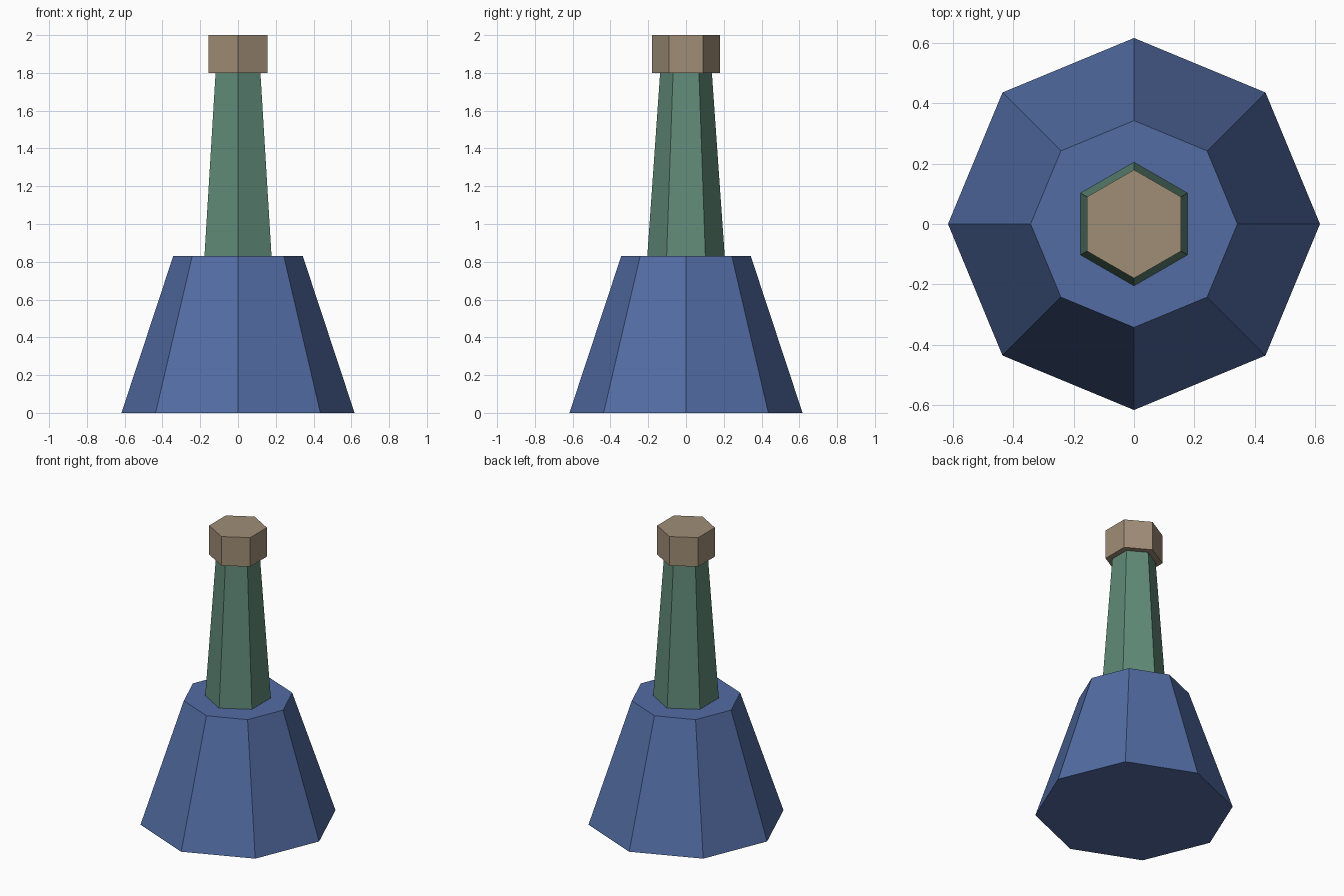
import bpy

cube = bpy.data.objects.get("Cube")
if cube:
    bpy.data.objects.remove(cube, do_unlink=True)


def make_material(name, rgb):
    mat = bpy.data.materials.new(name)
    mat.use_nodes = True
    colour = (*rgb, 1.0)
    mat.diffuse_color = colour
    mat.node_tree.nodes["Principled BSDF"].inputs["Base Color"].default_value = colour
    return mat


def tapered_prism(name, sides, r_bottom, r_top, z_bottom, z_top, mat):
    """Flat-shaded frustum with a corner pointing along +y."""
    bpy.ops.mesh.primitive_cone_add(
        vertices=sides, radius1=r_bottom, radius2=r_top,
        depth=z_top - z_bottom, location=(0, 0, (z_bottom + z_top) / 2))
    obj = bpy.context.object
    obj.name = name
    obj.data.name = name
    obj.data.materials.append(mat)
    return obj


blue = make_material("slate blue", (0.084, 0.150, 0.366))
green = make_material("muted green", (0.117, 0.254, 0.188))
tan = make_material("warm tan", (0.352, 0.270, 0.185))

# Wide octagonal base, slim hexagonal neck, and a hexagonal cap
tapered_prism("base", 8, 0.617, 0.343, 0.0, 0.83, blue)
tapered_prism("neck", 6, 0.205, 0.137, 0.83, 1.8, green)
tapered_prism("cap", 6, 0.18, 0.18, 1.8, 2.0, tan)
